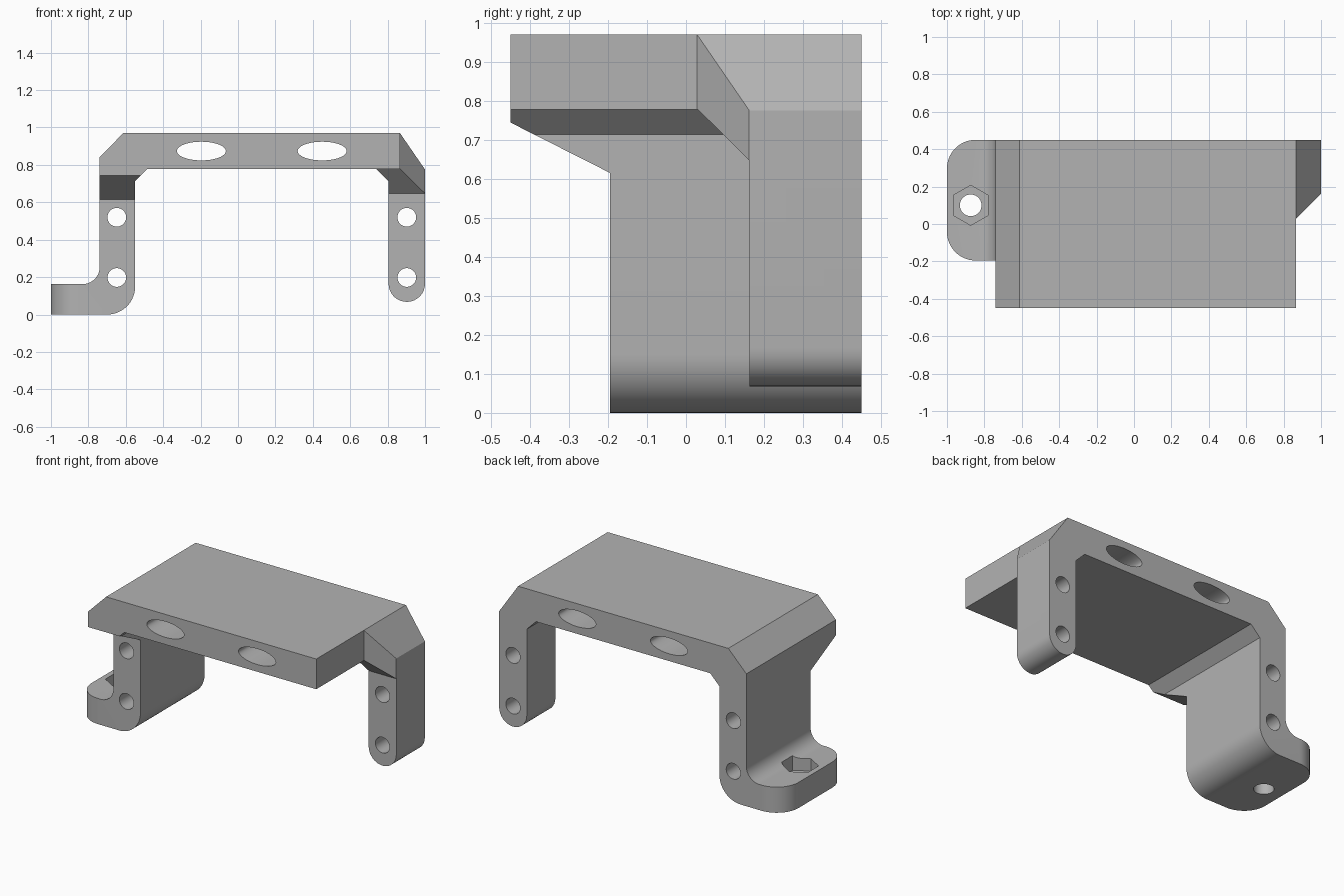
import bpy, bmesh, math
from mathutils import Vector

if "Cube" in bpy.data.objects:
    bpy.data.objects.remove(bpy.data.objects["Cube"], do_unlink=True)

grey = bpy.data.materials.new("plain grey")
grey.use_nodes = True
colour = (0.45, 0.45, 0.45, 1)
grey.diffuse_color = colour
grey.node_tree.nodes["Principled BSDF"].inputs["Base Color"].default_value = colour


def arc(cx, cy, r, start, end, steps=16, ry=None):
    """Points of an arc, angles in degrees."""
    out = []
    for i in range(steps + 1):
        a = math.radians(start + (end - start) * i / steps)
        out.append((cx + r * math.cos(a), cy + (ry or r) * math.sin(a)))
    return out


def ring(cx, cy, r, steps=40, ry=None, turn=0):
    return arc(cx, cy, r, turn, turn + 360, steps, ry)[:-1]


def prism(name, outline, axis, low, high):
    """Extrude a 2D outline along one axis."""
    place = {"x": lambda a, b, d: Vector((d, a, b)),
             "y": lambda a, b, d: Vector((a, d, b)),
             "z": lambda a, b, d: Vector((a, b, d))}[axis]
    bm = bmesh.new()
    face = bm.faces.new([bm.verts.new(place(a, b, low)) for a, b in outline])
    grown = bmesh.ops.extrude_face_region(bm, geom=[face])["geom"]
    shift = place(0, 0, high - low)
    bmesh.ops.translate(bm, vec=shift, verts=[g for g in grown if isinstance(g, bmesh.types.BMVert)])
    bmesh.ops.recalc_face_normals(bm, faces=bm.faces)
    mesh = bpy.data.meshes.new(name)
    bm.to_mesh(mesh)
    bm.free()
    obj = bpy.data.objects.new(name, mesh)
    bpy.context.scene.collection.objects.link(obj)
    return obj


# Bracket section: foot, left leg, top plate, right leg
BACK = 0.45
outline = [(-1, 0)]
outline += arc(-0.70, 0.15, 0.15, -90, 0)
outline += [(-0.55, 0.713), (-0.485, 0.778), (0.74, 0.778), (0.805, 0.713)]
outline += arc(0.9025, 0.165, 0.0975, 180, 360)
outline += [(1, 0.775), (0.866, 0.97), (-0.613, 0.97), (-0.74, 0.842)]
outline += arc(-0.83, 0.253, 0.09, 0, -90)
outline += [(-1, 0.163)]
bracket = prism("bracket", outline, "y", -BACK, BACK)
bracket.data.materials.append(grey)

cutters = []


def cut(name, *args):
    cutters.append(prism(name, *args))


# Clear the space in front of each leg, leaving sloped braces
cut("left_leg_clearance",
    [(-0.6, 0.82), (-0.195, 0.615), (-0.195, -0.2), (-0.6, -0.2)], "x", -1.2, 0)
cut("right_leg_clearance",
    [(-0.6, 0.7779), (0.03, 0.7779), (0.163, 0.646), (0.163, -0.2), (-0.6, -0.2)], "x", 0.6, 1.2)
cut("right_shoulder_clearance",
    [(0.866, -0.6), (0.866, 0.028), (1.2, 0.362), (1.2, -0.6)], "z", 0.5, 1.2)

# Rounded foot corners
R = 0.153
for name, side, edge in (("back", 1, BACK), ("front", -1, -0.195)):
    y = edge - side * R
    corner = arc(R - 1, y, R, 180, 180 - side * 90, 20)
    corner += [(R - 1, edge + side * 0.2), (-1.2, edge + side * 0.2), (-1.2, y)]
    cut(name + "_foot_corner", corner, "z", -0.1, 0.4)

# Nut pocket and bolt hole in the foot
cut("nut_pocket", ring(-0.873, 0.1, 0.107, 6, None, 30), "z", 0.085, 0.4)
cut("bolt_hole", ring(-0.873, 0.1, 0.058), "z", -0.1, 0.3)

# Round holes in the legs, oval holes through the plate
for x in (-0.648, 0.9025):
    for z in (0.198, 0.52):
        cut("leg_hole", ring(x, z, 0.05), "y", -0.6, 0.6)
for x in (-0.196, 0.45):
    cut("oval_hole", ring(x, 0.874, 0.131, 48, 0.05), "y", -0.6, 0.6)

for c in cutters:
    c.hide_render = True
    mod = bracket.modifiers.new(c.name, "BOOLEAN")
    mod.operation = "DIFFERENCE"
    mod.solver = "EXACT"
    mod.object = c

# Apply the cuts and drop the cutters
bpy.context.view_layer.update()
graph = bpy.context.evaluated_depsgraph_get()
result = bpy.data.meshes.new_from_object(bracket.evaluated_get(graph))
bracket.modifiers.clear()
bracket.data = result
for c in cutters:
    bpy.data.objects.remove(c, do_unlink=True)
result.materials.clear()
result.materials.append(grey)
for p in result.polygons:
    p.material_index = 0

bpy.ops.object.select_all(action="DESELECT")
bracket.select_set(True)
bpy.context.view_layer.objects.active = bracket
bpy.ops.object.shade_smooth_by_angle(angle=math.radians(25))
